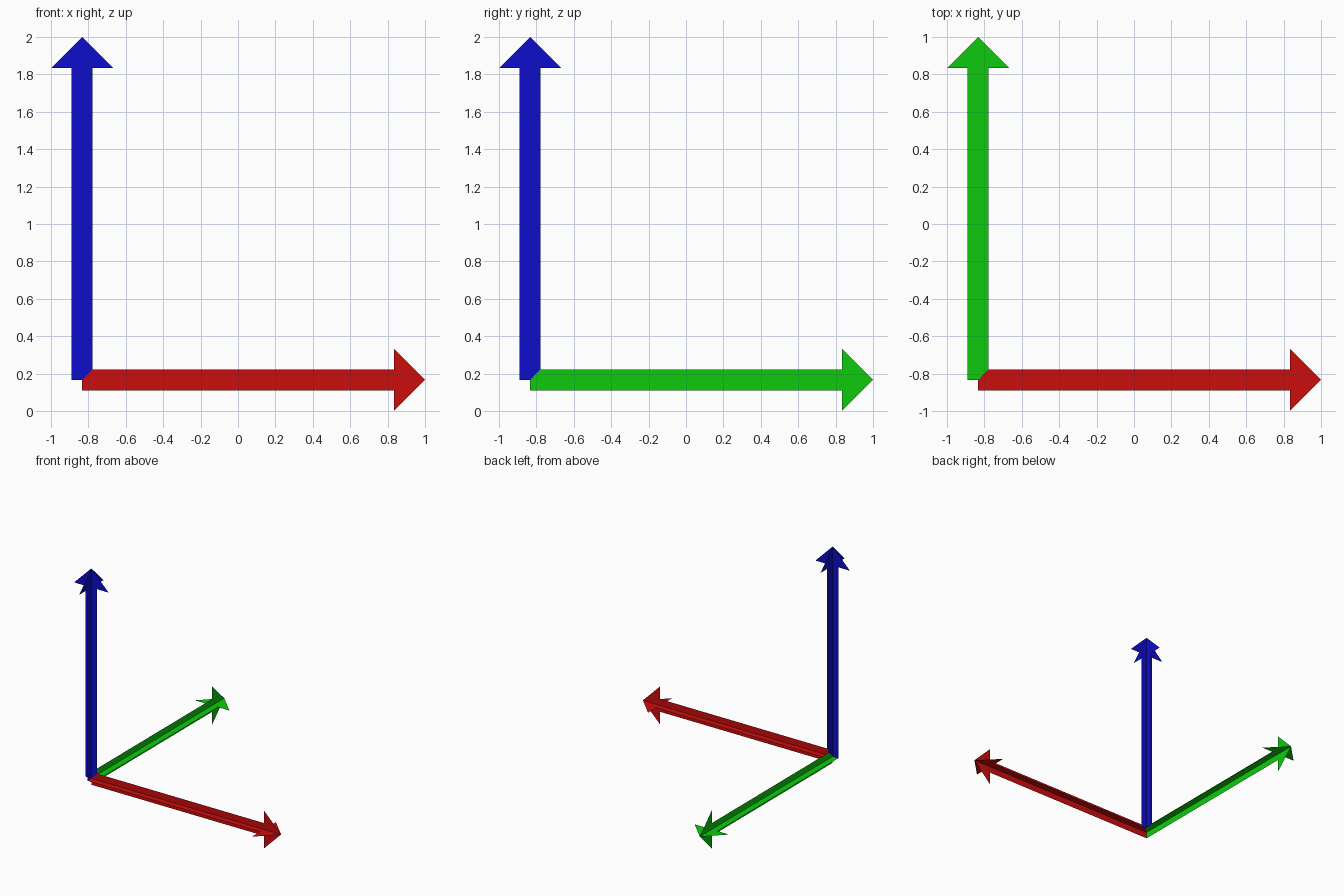
import bpy, bmesh
from mathutils import Vector

if "Cube" in bpy.data.objects:
    bpy.data.objects.remove(bpy.data.objects["Cube"])

HEAD = 1 / 6            # head length and half width
SHAFT = HEAD / 3        # shaft half width
LENGTH = 2 - HEAD
ORIGIN = Vector((-1 + HEAD, -1 + HEAD, HEAD))
AXES = [Vector((1, 0, 0)), Vector((0, 1, 0)), Vector((0, 0, 1))]


def make_arrow(name, axis, color):
    """Arrow made of two flat crossed blades, mitred where axes meet."""
    u = AXES[axis]
    bm = bmesh.new()
    for side in range(3):
        if side == axis:
            continue
        for sign in (1, -1):
            v = AXES[side] * sign
            start = SHAFT if sign > 0 else 0
            neck = LENGTH - HEAD
            # half of the shaft, then half of the head
            shaft = [(0, 0), (neck, 0), (neck, SHAFT), (start, SHAFT)]
            head = [(neck, 0), (LENGTH, 0), (neck, HEAD), (neck, SHAFT)]
            for profile in (shaft, head):
                bm.faces.new([bm.verts.new(ORIGIN + u * a + v * b)
                              for a, b in profile])
    bmesh.ops.remove_doubles(bm, verts=bm.verts, dist=1e-5)
    mesh = bpy.data.meshes.new(name)
    bm.to_mesh(mesh)
    bm.free()
    mat = bpy.data.materials.new(color[0])
    mat.diffuse_color = (*color[1], 1)
    mat.use_nodes = True
    mat.node_tree.nodes["Principled BSDF"].inputs["Base Color"].default_value = mat.diffuse_color
    mesh.materials.append(mat)
    bpy.context.collection.objects.link(bpy.data.objects.new(name, mesh))


# One arrow for each axis
make_arrow("x_arrow", 0, ("red", (0.6, 0.004, 0.004)))
make_arrow("y_arrow", 1, ("green", (0.004, 0.6, 0.004)))
make_arrow("z_arrow", 2, ("blue", (0.004, 0.004, 0.6)))
